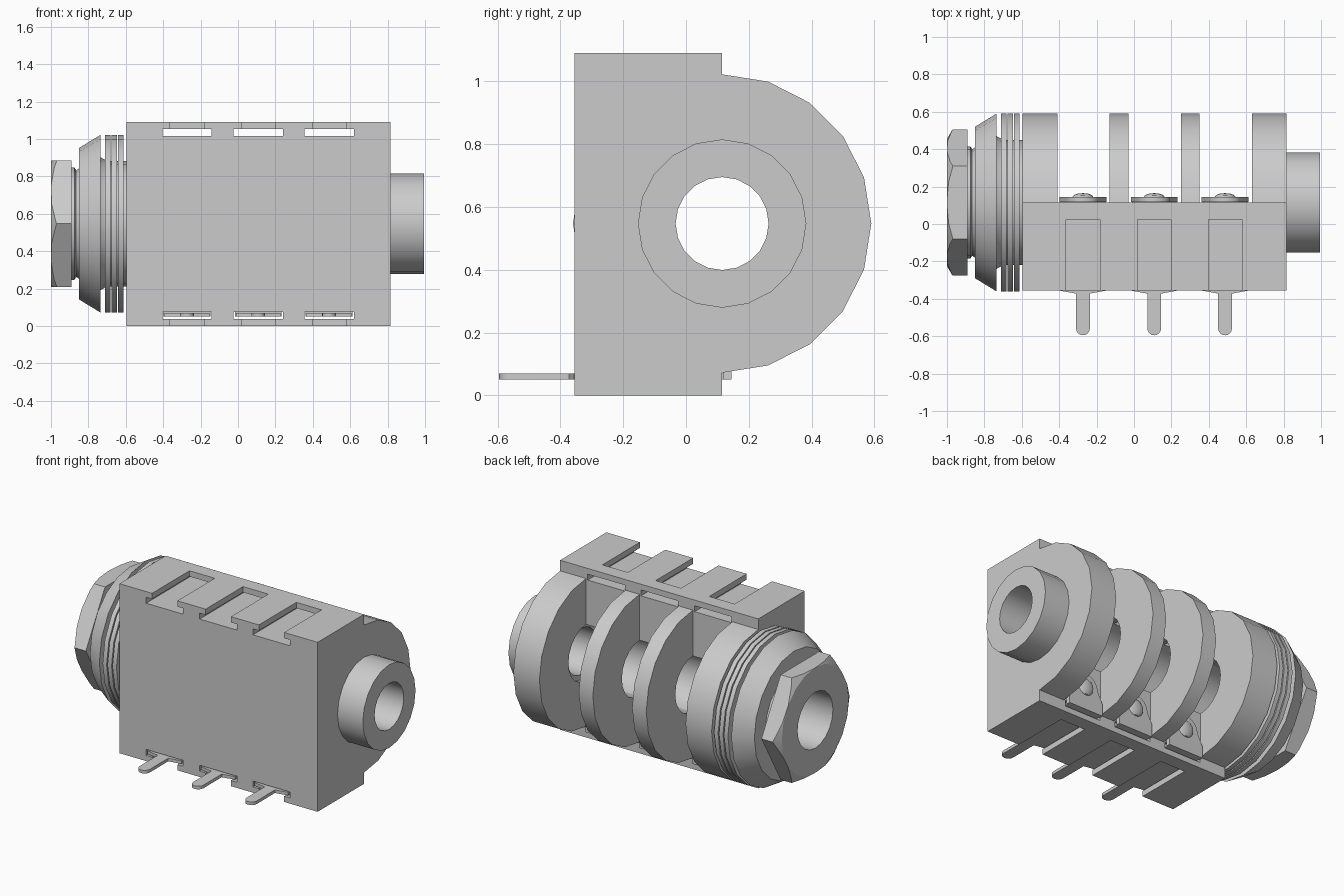
import bpy, bmesh
from math import sin, cos, pi, radians

if "Cube" in bpy.data.objects:
    bpy.data.objects.remove(bpy.data.objects["Cube"], do_unlink=True)

AY, AZ = 0.115, 0.547      # centre line of the socket
H = 1.09                   # body height
FRONT = -0.355
R, BORE, SEG = 0.475, 0.18, 20

grey = bpy.data.materials.new("light_grey")
grey.use_nodes = True
grey.diffuse_color = (0.6, 0.6, 0.6, 1)
grey.node_tree.nodes["Principled BSDF"].inputs["Base Color"].default_value = (0.6, 0.6, 0.6, 1)


def finish(name, bm):
    bmesh.ops.recalc_face_normals(bm, faces=bm.faces)
    mesh = bpy.data.meshes.new(name)
    bm.to_mesh(mesh)
    bm.free()
    ob = bpy.data.objects.new(name, mesh)
    bpy.context.collection.objects.link(ob)
    mesh.materials.append(grey)
    return ob


def select(ob):
    bpy.ops.object.select_all(action='DESELECT')
    ob.select_set(True)
    bpy.context.view_layer.objects.active = ob


def smooth(ob):
    select(ob)
    bpy.ops.object.shade_smooth_by_angle(angle=radians(30))


def prism(name, pts, axis, a, b):
    """Extrude a flat outline along one axis from a to b."""
    bm = bmesh.new()
    place = {'x': lambda u, v, t: (t, u, v),
             'y': lambda u, v, t: (u, t, v),
             'z': lambda u, v, t: (u, v, t)}[axis]
    rings = [[bm.verts.new(place(u, v, t)) for u, v in pts] for t in (a, b)]
    for ring in rings:
        bm.faces.new(ring)
    for i in range(len(pts)):
        j = (i + 1) % len(pts)
        bm.faces.new((rings[0][i], rings[0][j], rings[1][j], rings[1][i]))
    return finish(name, bm)


def lathe(name, profile):
    """Spin a closed (x, radius) outline around the centre line."""
    bm = bmesh.new()
    rings = []
    for k in range(SEG):
        a = 2 * pi * k / SEG
        rings.append([bm.verts.new((x, AY + r * cos(a), AZ + r * sin(a))) for x, r in profile])
    for k in range(SEG):
        p, q = rings[k], rings[(k + 1) % SEG]
        for i in range(len(profile)):
            j = (i + 1) % len(profile)
            bm.faces.new((p[i], p[j], q[j], q[i]))
    return finish(name, bm)


def boolean(ob, tool, operation):
    mod = ob.modifiers.new("cut", 'BOOLEAN')
    mod.operation, mod.solver, mod.object = operation, 'EXACT', tool
    select(ob)
    bpy.ops.object.modifier_apply(modifier=mod.name)
    bpy.data.objects.remove(tool, do_unlink=True)


def arc(cu, cv, r, start, end, steps):
    angles = [radians(start + (end - start) * i / steps) for i in range(steps + 1)]
    return [(cu + r * cos(a), cv + r * sin(a)) for a in angles]


def rect(u0, u1, v0, v1):
    return [(u0, v0), (u1, v0), (u1, v1), (u0, v1)]


BAYS = (-0.273, 0.108, 0.487)

# Block body with half of the bore in its rear wall
body = prism("body", [(FRONT, H), (FRONT, 0), (AY, 0)]
             + arc(AY, AZ, BORE, 270, 90, SEG // 2) + [(AY, H)], 'x', -0.595, 0.815)

# Terminal slots and shallow recesses, top and bottom
for x in BAYS:
    for flip in (False, True):
        for half, back, z0, z1 in ((0.132, 0.3, 0.037, 0.075), (0.09, 0.025, -0.1, 0.06)):
            if flip:
                z0, z1 = H - z1, H - z0
            boolean(body, prism("cutter", rect(x - half, x + half, -0.5, back), 'z', z0, z1),
                    'DIFFERENCE')
smooth(body)

# Half-round rear ribs
half_ring = arc(AY, AZ, R, -90, 90, SEG // 2) + arc(AY, AZ, BORE, 90, -90, SEG // 2)
for i, (x0, x1) in enumerate(((-0.595, -0.41), (-0.13, -0.03), (0.25, 0.35), (0.63, 0.815))):
    smooth(prism(f"rear_rib_{i + 1}", half_ring, 'x', x0, x1))

# End sleeve
smooth(lathe("end_sleeve", [(0.66, 0.148), (0.995, 0.148), (0.995, 0.268), (0.81, 0.268),
                            (0.81, 0.19), (0.66, 0.19)]))

# Threaded neck with tapered collar
smooth(lathe("neck_and_collar", [(-0.9, BORE), (-0.9, 0.3), (-0.875, 0.3), (-0.865, 0.285),
                                 (-0.85, 0.295), (-0.85, 0.405), (-0.735, R), (-0.735, 0.355),
                                 (-0.7, 0.335), (-0.59, 0.335), (-0.59, BORE)]))

# Stacked washers
for i, x in enumerate((-0.711, -0.676, -0.641)):
    smooth(lathe(f"washer_{i + 1}", [(x, 0.32), (x, R), (x + 0.028, R), (x + 0.028, 0.32)]))

# Hexagonal nut with chamfered outer corners
nut = prism("hex_nut", arc(AY, AZ, 0.39, 0, 300, 5), 'x', -1.0, -0.89)
boolean(nut, lathe("cutter", [(-1.1, BORE), (-1.1, 0.155 + BORE), (-1.0, 0.34), (-0.965, 0.4),
                              (-0.8, 0.4), (-0.8, BORE)]), 'INTERSECT')
smooth(nut)

# Terminals: pin, flat strip, upright tab and rivet
for i, x in enumerate(BAYS):
    n = i + 1
    pin = [(x + 0.12, 0.13), (x + 0.12, -0.357), (x + 0.037, -0.372)]
    pin += arc(x, -0.558, 0.037, 0, -180, 8)
    pin += [(x - 0.037, -0.372), (x - 0.12, -0.357), (x - 0.12, 0.13)]
    smooth(prism(f"terminal_pin_{n}", pin, 'z', 0.05, 0.07))
    tab = [(x - 0.125, 0.05), (x + 0.125, 0.05), (x + 0.125, 0.13)]
    tab += arc(x, 0.2, 0.09, 0, 180, 8) + [(x - 0.125, 0.13)]
    smooth(prism(f"terminal_tab_{n}", tab, 'y', AY + 0.003, 0.145))
    bm = bmesh.new()
    bmesh.ops.create_uvsphere(bm, u_segments=12, v_segments=8, radius=1)
    for v in bm.verts:
        v.co = (x + 0.055 * v.co.x, 0.145 + 0.02 * v.co.y, 0.2 + 0.055 * v.co.z)
    smooth(finish(f"terminal_rivet_{n}", bm))
